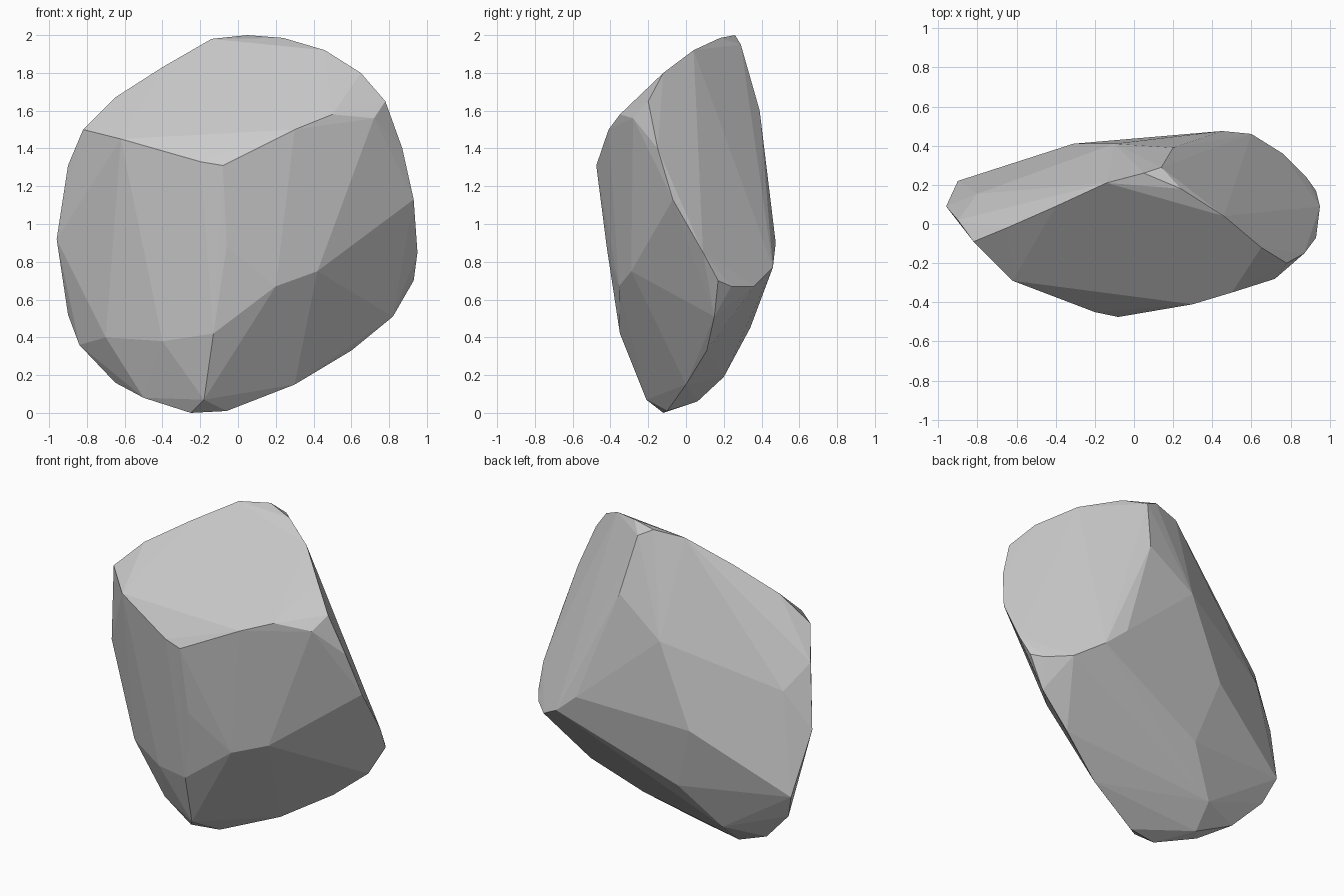
import bpy, bmesh
from math import radians

# Ridge and corner points of the boulder, grouped by region
crest = [(.05, .26, 2), (-.14, .21, 1.98), (-.4, .09, 1.83), (-.65, -.02, 1.67),
         (.24, .18, 1.985), (.46, .04, 1.92), (.65, -.12, 1.8), (.78, -.2, 1.65)]
front_rim = [(-.82, -.09, 1.5), (-.62, -.29, 1.45), (-.2, -.45, 1.33),
             (-.08, -.475, 1.31), (.3, -.41, 1.5), (.5, -.35, 1.58), (.72, -.28, 1.56)]
left_side = [(-.9, .02, 1.31), (-.8, .155, 1.15), (-.96, .09, .92),
             (-.9, .22, .52), (-.84, .16, .36), (-.65, .11, .16),
             (-.5, -.03, .08), (-.7, -.05, .4), (-.4, -.23, .38)]
front_edge = [(-.18, -.21, .07), (-.13, -.35, .42), (-.06, -.42, .88),
              (.2, -.355, .67), (.42, -.29, .75)]
underside = [(-.25, -.12, 0), (-.06, -.1, .01), (.3, 0, .15), (.6, .11, .33),
             (.82, .15, .51), (-.18, .34, .45), (-.42, .06, .06), (-.4, .2, .19)]
right_side = [(.93, .17, .7), (.95, .09, .85), (.93, -.07, 1.13), (.87, -.15, 1.4)]
back_side = [(.88, .24, .67), (.76, .36, .67), (.6, .46, .77), (.45, .475, .9),
             (.2, .39, 1.6), (.14, .29, 1.95), (-.1, .41, 1.38),
             (-.31, .41, .86), (-.56, .32, .66)]

# Wrap the points in a convex shell and merge nearly flat facets
bm = bmesh.new()
for region in (crest, front_rim, left_side, front_edge, underside, right_side, back_side):
    for p in region:
        bm.verts.new(p)
bmesh.ops.convex_hull(bm, input=bm.verts[:])
loose = [v for v in bm.verts if not v.link_faces]
bmesh.ops.delete(bm, geom=loose, context='VERTS')
bmesh.ops.dissolve_limit(bm, angle_limit=radians(2), verts=bm.verts[:], edges=bm.edges[:])
bmesh.ops.recalc_face_normals(bm, faces=bm.faces[:])

# Flat shaded boulder
mesh = bpy.data.meshes.new("boulder")
bm.to_mesh(mesh)
bm.free()
boulder = bpy.data.objects.new("boulder", mesh)
bpy.context.collection.objects.link(boulder)
